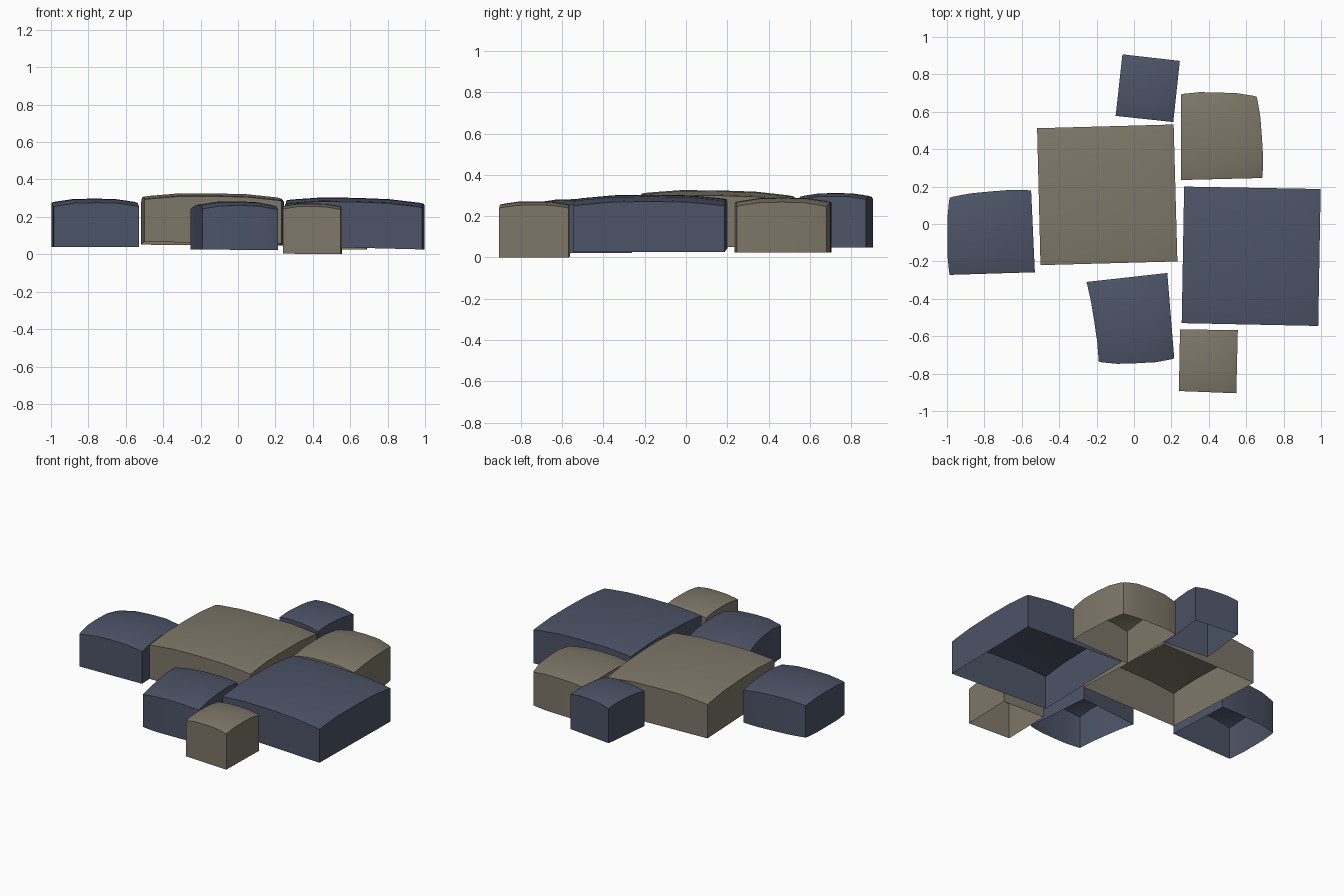
import bpy, bmesh
from mathutils import Vector

if "Cube" in bpy.data.objects:
    bpy.data.objects.remove(bpy.data.objects["Cube"])


def material(name, rgb):
    m = bpy.data.materials.new(name)
    m.diffuse_color = (*rgb, 1)
    m.use_nodes = True
    m.node_tree.nodes["Principled BSDF"].inputs["Base Color"].default_value = m.diffuse_color
    return m


TAN = material("tan_stone", (0.21, 0.185, 0.14))
BLUE = material("blue_stone", (0.072, 0.088, 0.135))
STEPS = [-1, -0.92, -0.5, 0, 0.5, 0.92, 1]


def stone(name, mat, corners, bottom, top, bows=(0, 0, 0, 0), tilt=(0, 0), k=0.022):
    """Open-bottomed paver. Corners: front-left, front-right, back-right, back-left.
    Bows push the front, right, back and left sides outward."""
    fl, fr, br, bl = [Vector(c) for c in corners]
    mid = (fl + fr + br + bl) / 4
    n = len(STEPS)
    bm = bmesh.new()

    def plan(p, q):
        u, v = (p + 1) / 2, (q + 1) / 2
        c = fl.lerp(fr, u).lerp(bl.lerp(br, u), v)
        ku, kv = 1 - p ** 4, 1 - q ** 4
        c.x += kv * (bows[1] * u - bows[3] * (1 - u))
        c.y += ku * (bows[2] * v - bows[0] * (1 - v))
        return c

    def lean(c):
        return tilt[0] * (c.x - mid.x) + tilt[1] * (c.y - mid.y)

    # Domed top
    grid = []
    for q in STEPS:
        row = []
        for p in STEPS:
            c = plan(p, q)
            drop = k * (abs(p) ** 3 + abs(q) ** 3)
            row.append(bm.verts.new((c.x, c.y, top + lean(c) - drop)))
        grid.append(row)
    for j in range(n - 1):
        for i in range(n - 1):
            bm.faces.new((grid[j][i], grid[j][i + 1], grid[j + 1][i + 1], grid[j + 1][i]))

    # Side walls down to the open rim
    rim = ([grid[0][i] for i in range(n - 1)] + [grid[j][-1] for j in range(n - 1)]
           + [grid[-1][i] for i in range(n - 1, 0, -1)] + [grid[j][0] for j in range(n - 1, 0, -1)])
    low = [bm.verts.new((v.co.x, v.co.y, max(0, bottom + lean(v.co)))) for v in rim]
    for i in range(len(rim)):
        j = (i + 1) % len(rim)
        bm.faces.new((low[i], low[j], rim[j], rim[i]))

    me = bpy.data.meshes.new(name)
    bm.to_mesh(me)
    bm.free()
    me.materials.append(mat)
    ob = bpy.data.objects.new(name, me)
    bpy.context.collection.objects.link(ob)
    bpy.context.view_layer.objects.active = ob
    ob.select_set(True)
    bpy.ops.object.shade_smooth_by_angle(angle=0.6)
    ob.select_set(False)


# Two large pavers
stone("large_tan_stone", TAN, [(-.50, -.22), (.232, -.20), (.212, .532), (-.518, .512)],
      .055, .325, tilt=(-.01, -.02))
stone("large_blue_stone", BLUE, [(.255, -.53), (.985, -.545), (.998, .187), (.268, .20)],
      .035, .302, tilt=(-.025, 0))
# Three medium pavers
stone("left_blue_stone", BLUE, [(-.985, -.272), (-.53, -.258), (-.55, .178), (-.985, .14)],
      .04, .298, bows=(0, 0, .015, .013))
stone("front_blue_stone", BLUE, [(-.19, -.735), (.215, -.718), (.178, -.262), (-.255, -.31)],
      .024, .283, bows=(.018, 0, 0, -.01), tilt=(-.01, 0))
stone("right_tan_stone", TAN, [(.25, .235), (.685, .246), (.655, .68), (.25, .692)],
      .025, .29, bows=(0, .014, .017, 0))
# Two small pavers
stone("small_tan_stone", TAN, [(.24, -.893), (.547, -.905), (.555, -.568), (.246, -.563)],
      .002, .272, tilt=(-.01, 0), k=.016)
stone("small_blue_stone", BLUE, [(-.098, .578), (.21, .545), (.245, .872), (-.062, .907)],
      .048, .312, k=.016)
